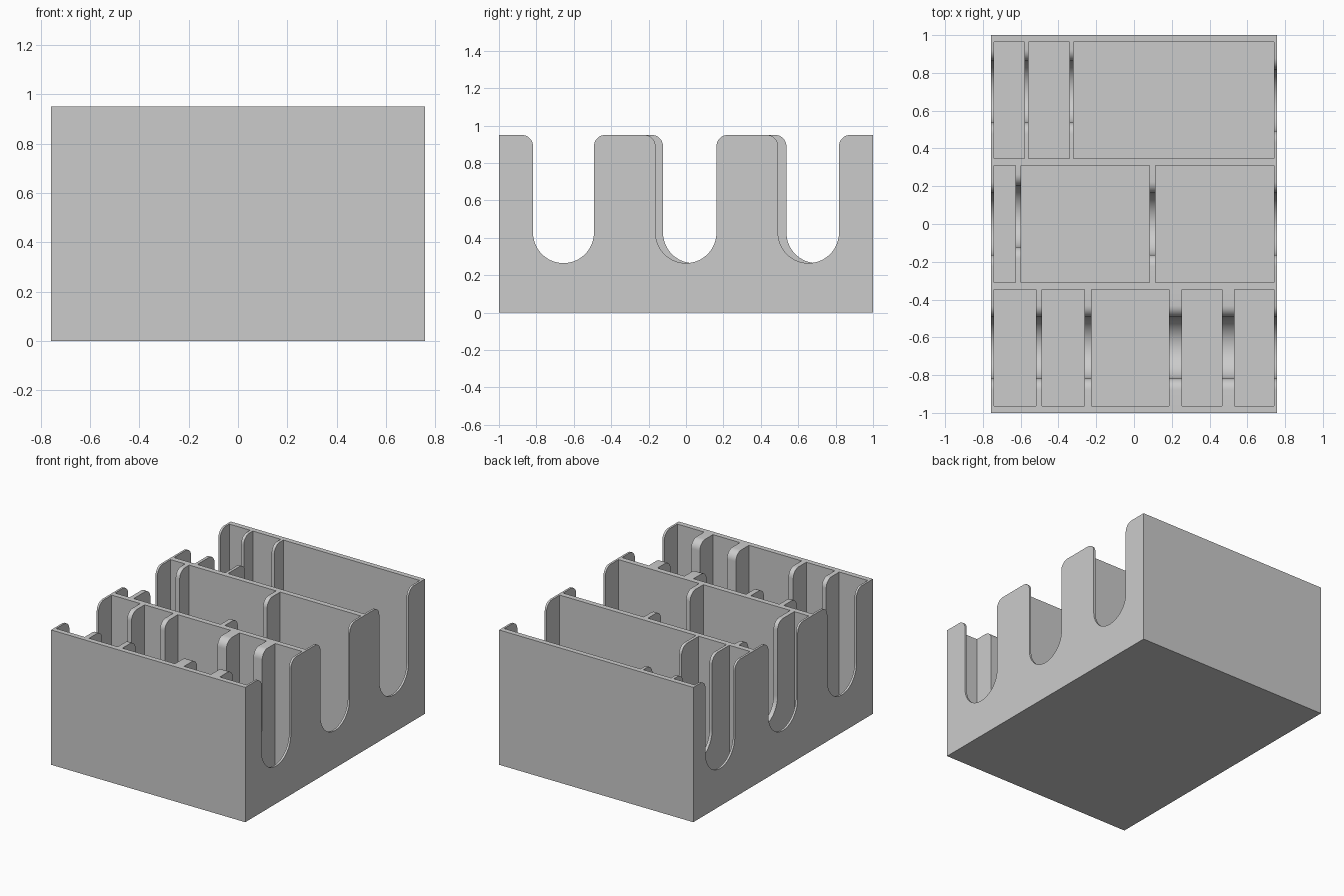
import bpy
import bmesh
from math import cos, sin, pi

if "Cube" in bpy.data.objects:
    bpy.data.objects.remove(bpy.data.objects["Cube"], do_unlink=True)

HALF_X, HEIGHT, FLOOR, ABOVE = 0.757, 0.95, 0.037, 1.1
INNER_X = 0.742
ROW_HALF = 0.3085          # half depth of one row of pockets
SLOT_R, SLOT_Z = 0.163, 0.428
LIP_R = 0.06

grey = bpy.data.materials.new("plain grey")
grey.use_nodes = True
grey.diffuse_color = (0.6, 0.6, 0.6, 1)
grey.node_tree.nodes["Principled BSDF"].inputs["Base Color"].default_value = (0.6, 0.6, 0.6, 1)


def prism(name, profile, x0, x1):
    """Extrude a closed (y, z) profile from x0 to x1."""
    bm = bmesh.new()
    face = bm.faces.new([bm.verts.new((x0, y, z)) for y, z in profile])
    new = bmesh.ops.extrude_face_region(bm, geom=[face])["geom"]
    bmesh.ops.translate(bm, vec=(x1 - x0, 0, 0),
                        verts=[v for v in new if isinstance(v, bmesh.types.BMVert)])
    bmesh.ops.recalc_face_normals(bm, faces=bm.faces[:])
    mesh = bpy.data.meshes.new(name)
    bm.to_mesh(mesh)
    bm.free()
    mesh.materials.append(grey)
    obj = bpy.data.objects.new(name, mesh)
    bpy.context.collection.objects.link(obj)
    return obj


def box(name, x0, x1, y0, y1, z0, z1):
    return prism(name, [(y0, z0), (y1, z0), (y1, z1), (y0, z1)], x0, x1)


def arc(cy, cz, r, a0, a1, n):
    return [(cy + r * cos(a0 + (a1 - a0) * i / n), cz + r * sin(a0 + (a1 - a0) * i / n))
            for i in range(n + 1)]


def slot(yc, x0, x1):
    """Finger slot with a round bottom and rounded upper lips."""
    lip = SLOT_R + LIP_R
    pts = [(yc - lip, ABOVE)]
    pts += arc(yc - lip, HEIGHT - LIP_R, LIP_R, pi / 2, 0, 8)
    pts += arc(yc, SLOT_Z, SLOT_R, pi, 2 * pi, 32)
    pts += arc(yc + lip, HEIGHT - LIP_R, LIP_R, pi, pi / 2, 8)
    pts.append((yc + lip, ABOVE))
    return prism("slot_cutter", pts, x0, x1)


# Each row: centre, dividers (start, end), slots (centre, x start, x end)
rows = [
    (-0.655, [(-0.52, -0.486), (-0.263, -0.226), (0.184, 0.254), (0.465, 0.533)],
     [(-0.655, -0.8, 0.8)]),
    (0.0, [(-0.628, -0.597), (0.081, 0.113)],
     [(0.0, -0.8, -0.7), (0.04, -0.67, -0.5), (0.0, -0.4, 0.8)]),
    (0.655, [(-0.58, -0.559), (-0.342, -0.321)],
     [(0.70, -0.8, 0.0), (0.655, 0.4, 0.8)]),
]

# Solid block to be hollowed into a tray
tray = box("divided_tray", -HALF_X, HALF_X, -1, 1, 0, HEIGHT)

# Pockets between the dividers, then the finger slots through the walls
cutters = []
for yc, dividers, slots in rows:
    edges = [-INNER_X] + [x for pair in dividers for x in pair] + [INNER_X]
    for x0, x1 in zip(edges[::2], edges[1::2]):
        cutters.append(box("pocket_cutter", x0, x1, yc - ROW_HALF, yc + ROW_HALF, FLOOR, ABOVE))
    cutters += [slot(*s) for s in slots]

for cutter in cutters:
    cutter.hide_render = True
    mod = tray.modifiers.new("cut", "BOOLEAN")
    mod.operation = "DIFFERENCE"
    mod.solver = "EXACT"
    mod.object = cutter

# Apply the cuts and drop the cutters
bpy.context.view_layer.update()
graph = bpy.context.evaluated_depsgraph_get()
result = bpy.data.meshes.new_from_object(tray.evaluated_get(graph))
tray.modifiers.clear()
tray.data = result
for cutter in cutters:
    bpy.data.objects.remove(cutter, do_unlink=True)

bpy.ops.object.select_all(action="DESELECT")
tray.select_set(True)
bpy.context.view_layer.objects.active = tray
bpy.ops.object.shade_smooth_by_angle(angle=pi / 6)
